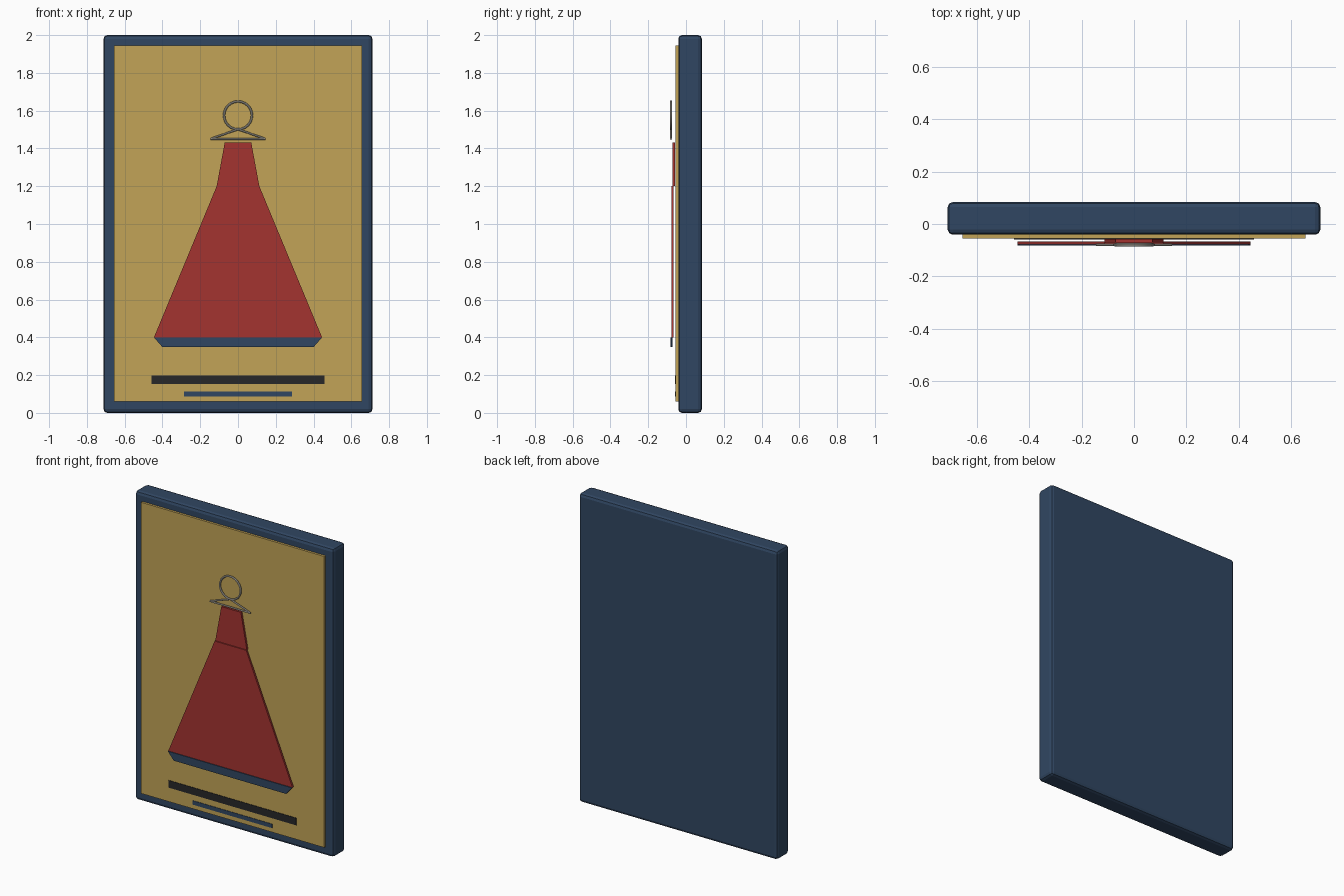
import bpy, bmesh, math
from mathutils import Vector

if "Cube" in bpy.data.objects:
    bpy.data.objects.remove(bpy.data.objects["Cube"])


def material(name, rgb):
    m = bpy.data.materials.new(name)
    m.diffuse_color = (*rgb, 1)
    m.use_nodes = True
    m.node_tree.nodes["Principled BSDF"].inputs["Base Color"].default_value = m.diffuse_color
    return m


NAVY = material("navy", (0.03, 0.062, 0.122))
GOLD = material("gold", (0.54, 0.37, 0.095))
RED = material("red", (0.37, 0.034, 0.03))
BLACK = material("black", (0.02, 0.02, 0.022))
SILVER = material("silver", (0.6, 0.57, 0.5))


def plate(name, half_profile, y0, y1, mat, bevel=0, segments=1):
    """Extrude a mirrored (half width, z) profile from y0 to y1."""
    pts = [(x, z) for x, z in half_profile] + [(-x, z) for x, z in reversed(half_profile)]
    bm = bmesh.new()
    face = bm.faces.new([bm.verts.new((x, y0, z)) for x, z in pts])
    ext = bmesh.ops.extrude_face_region(bm, geom=[face])["geom"]
    bmesh.ops.translate(bm, vec=(0, y1 - y0, 0),
                        verts=[v for v in ext if isinstance(v, bmesh.types.BMVert)])
    bmesh.ops.recalc_face_normals(bm, faces=bm.faces)
    mesh = bpy.data.meshes.new(name)
    bm.to_mesh(mesh)
    bm.free()
    obj = bpy.data.objects.new(name, mesh)
    bpy.context.collection.objects.link(obj)
    mesh.materials.append(mat)
    if bevel:
        mod = obj.modifiers.new("bevel", "BEVEL")
        mod.width, mod.segments = bevel, segments
    return obj


def rod(name, a, b, radius, mat):
    a, b = Vector(a), Vector(b)
    d = b - a
    bpy.ops.mesh.primitive_cylinder_add(vertices=8, radius=radius, depth=d.length,
                                        location=(a + b) / 2,
                                        rotation=d.to_track_quat("Z", "Y").to_euler())
    obj = bpy.context.object
    obj.name = name
    obj.data.materials.append(mat)
    bpy.ops.object.shade_smooth_by_angle()


# Board and raised panel
plate("board", [(0.712, 0), (0.712, 2)], -0.041, 0.084, NAVY, 0.02, 2)
plate("panel", [(0.656, 0.06), (0.656, 1.945)], -0.056, -0.035, GOLD)

# Dress in three layered plates
plate("bodice", [(0.113, 1.2), (0.07, 1.432)], -0.071, -0.058, RED)
plate("skirt", [(0.445, 0.4), (0.113, 1.2)], -0.078, -0.066, RED)
plate("hem", [(0.402, 0.35), (0.445, 0.4)], -0.083, -0.072, NAVY)

# Plain caption bars
plate("caption_bar", [(0.458, 0.152), (0.458, 0.199)], -0.059, -0.055, BLACK)
plate("lower_caption_bar", [(0.286, 0.088), (0.286, 0.114)], -0.059, -0.055, NAVY)

# Hanger: ring, two sloping arms, crossbar
Y = -0.079
bpy.ops.mesh.primitive_torus_add(major_radius=0.074, minor_radius=0.006,
                                 major_segments=24, minor_segments=8,
                                 location=(0, Y, 1.575), rotation=(math.pi / 2, 0, 0))
ring = bpy.context.object
ring.name = "hanger_ring"
ring.data.materials.append(SILVER)
bpy.ops.object.shade_smooth_by_angle()
for side, label in ((-1, "left"), (1, "right")):
    rod(f"hanger_arm_{label}", (0, Y, 1.501), (side * 0.142, Y, 1.452), 0.005, SILVER)
rod("hanger_crossbar", (-0.145, Y, 1.45), (0.145, Y, 1.45), 0.005, SILVER)
